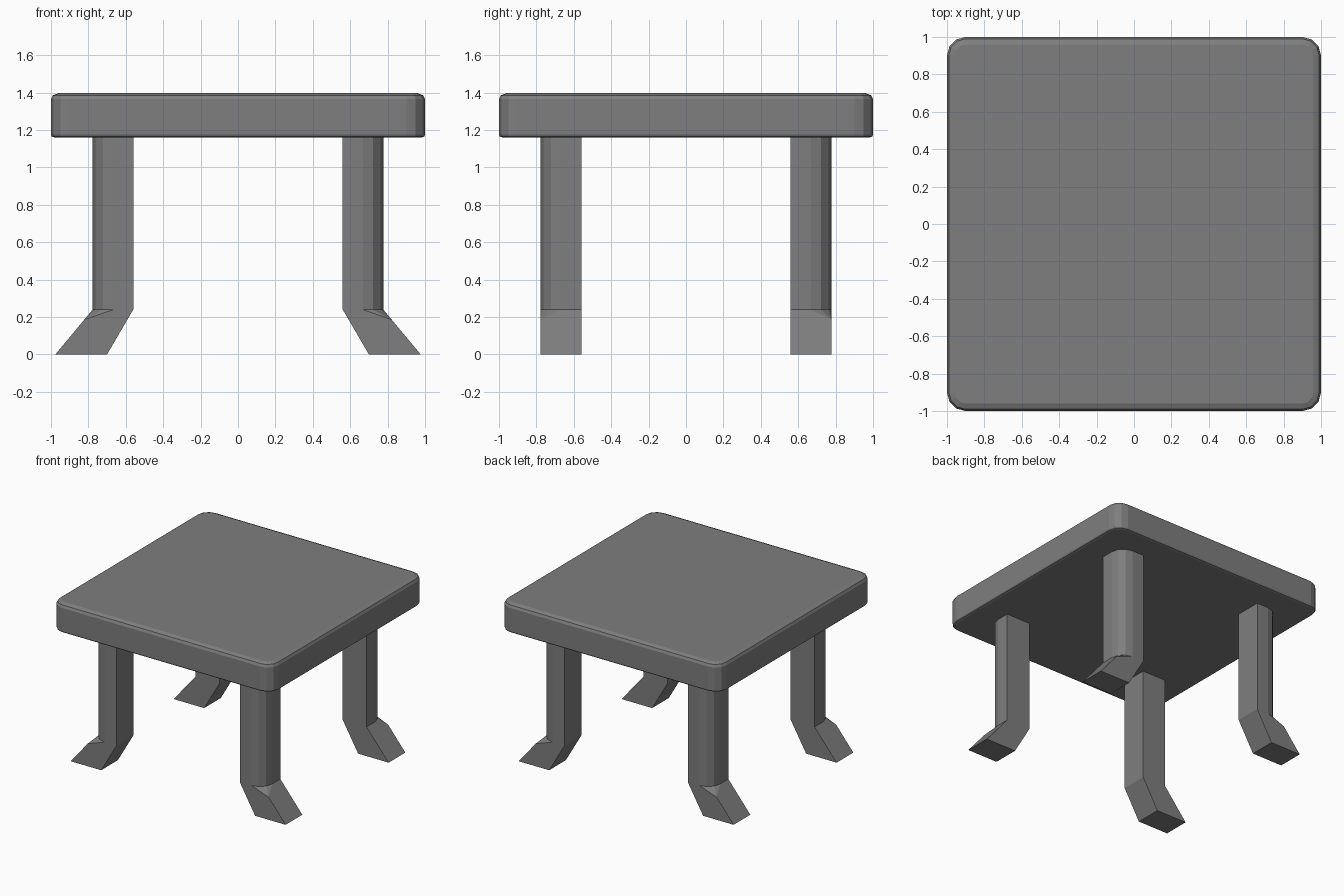
import bpy, bmesh
from math import sin, cos, pi

if "Cube" in bpy.data.objects:
    bpy.data.objects.remove(bpy.data.objects["Cube"])

SEG = 3  # flat strips per rounded corner

grey = bpy.data.materials.new("dark_grey")
grey.diffuse_color = (0.21, 0.21, 0.21, 1)
grey.use_nodes = True
grey.node_tree.nodes["Principled BSDF"].inputs["Base Color"].default_value = grey.diffuse_color


def finish(name, bm):
    bmesh.ops.recalc_face_normals(bm, faces=bm.faces)
    me = bpy.data.meshes.new(name)
    bm.to_mesh(me)
    bm.free()
    me.materials.append(grey)
    ob = bpy.data.objects.new(name, me)
    bpy.context.collection.objects.link(ob)
    return ob


def arc(cx, cy, r, start):
    return [(cx + r * cos(start + pi / 2 * i / SEG), cy + r * sin(start + pi / 2 * i / SEG))
            for i in range(SEG + 1)]


def skin(bm, lower, upper):
    n = len(lower)
    for i in range(n):
        j = (i + 1) % n
        bm.faces.new((lower[i], lower[j], upper[j], upper[i]))


# Table top: stacked rounded squares, softened at the top and bottom rims
bm = bmesh.new()
rings = []
for inset, z in [(0.02, 1.16), (0.005, 1.165), (0, 1.175), (0, 1.365), (0.01, 1.385), (0.04, 1.397)]:
    pts = []
    for k, (sx, sy) in enumerate([(1, 1), (-1, 1), (-1, -1), (1, -1)]):
        pts += arc(sx * 0.9, sy * 0.9, 0.1 - inset, k * pi / 2)
    rings.append([bm.verts.new((x, y, z)) for x, y in pts])
for a, b in zip(rings, rings[1:]):
    skin(bm, a, b)
bm.faces.new(rings[0])
bm.faces.new(rings[-1])
finish("table_top", bm)

# Leg: square post with a rounded outer corner, ending in a splayed foot
bm = bmesh.new()
IN, OUT, R, KNEE = 0.56, 0.777, 0.11, 0.24
outline = [(IN, IN), (OUT, IN)] + arc(OUT - R, OUT - R, R, 0) + [(IN, OUT)]
knee = [bm.verts.new((x, y, KNEE)) for x, y in outline]
post = [bm.verts.new((x, y, 1.165)) for x, y in outline]
skin(bm, knee, post)
bm.faces.new(post)

# Foot: square corner returns just below the knee
corner = bm.verts.new((OUT + 0.045, OUT, KNEE * 0.775))
heel_a, toe_a, toe_b, heel_b = [bm.verts.new((x, y, 0)) for x, y in
                                [(0.70, IN), (0.977, IN), (0.977, OUT), (0.70, OUT)]]
for i in range(2, 2 + SEG):
    bm.faces.new((knee[i], knee[i + 1], corner))
bm.faces.new((knee[1], toe_a, toe_b, corner, knee[2]))
bm.faces.new((knee[-2], corner, toe_b, heel_b, knee[-1]))
bm.faces.new((knee[0], heel_a, toe_a, knee[1]))
bm.faces.new((knee[0], knee[-1], heel_b, heel_a))
bm.faces.new((heel_a, heel_b, toe_b, toe_a))
legs = finish("legs", bm)

# Repeat the leg at all four corners
mirror = legs.modifiers.new("mirror", "MIRROR")
mirror.use_axis = (True, True, False)
mirror.use_mirror_merge = False
